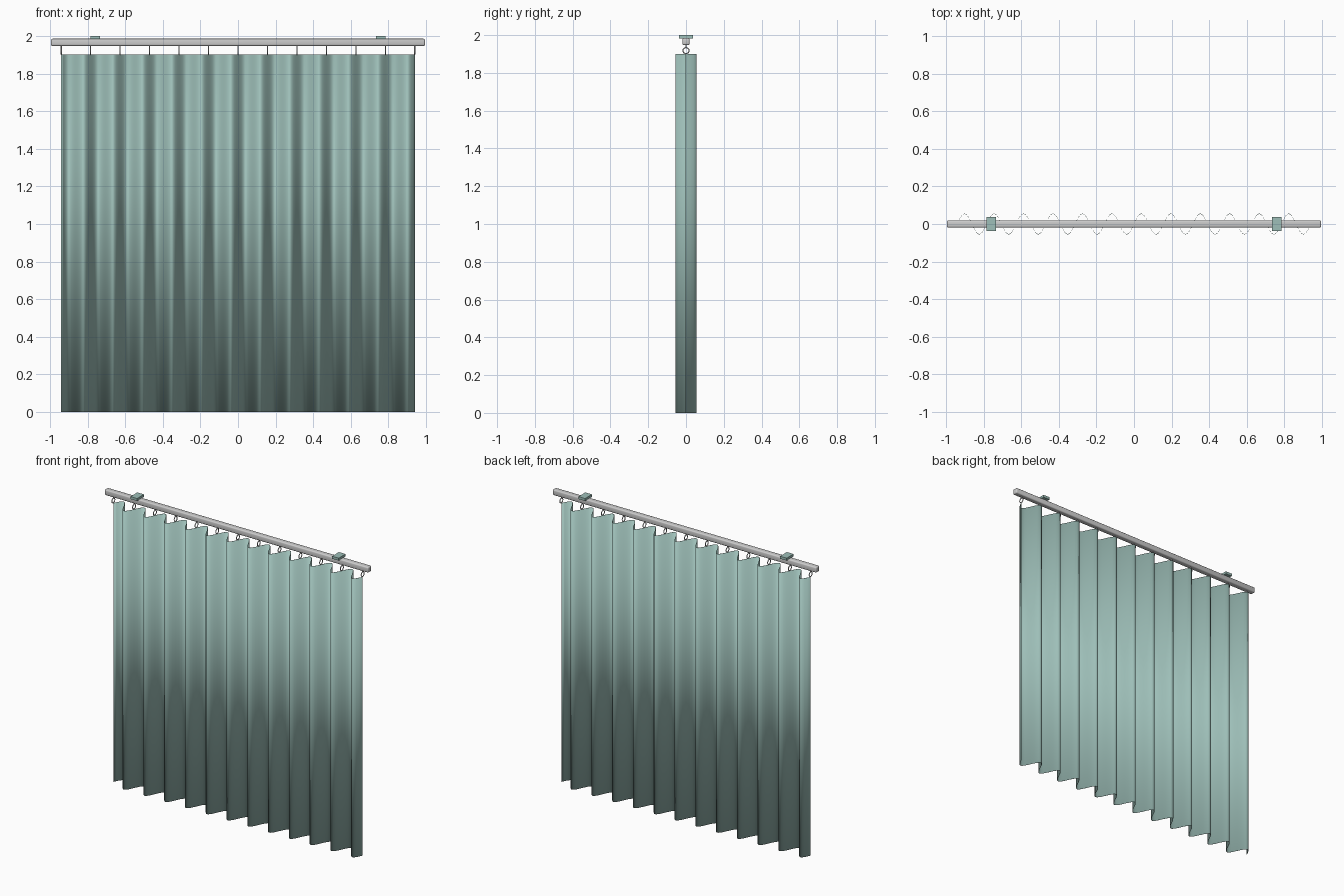
import bpy, bmesh
from math import sin, pi, radians
from mathutils import Matrix

if "Cube" in bpy.data.objects:
    bpy.data.objects.remove(bpy.data.objects["Cube"], do_unlink=True)

HALF, WAVES, DEPTH, TOP = 0.94, 12, 0.055, 1.90


def material(name, rgb):
    m = bpy.data.materials.new(name)
    m.use_nodes = True
    m.diffuse_color = (*rgb, 1)
    m.node_tree.nodes["Principled BSDF"].inputs["Base Color"].default_value = (*rgb, 1)
    return m


fabric = material("sage fabric", (0.34, 0.52, 0.48))
metal = material("light grey metal", (0.60, 0.60, 0.60))


def add(name, bm, mat):
    bmesh.ops.recalc_face_normals(bm, faces=bm.faces)
    mesh = bpy.data.meshes.new(name)
    bm.to_mesh(mesh)
    bm.free()
    mesh.materials.append(mat)
    ob = bpy.data.objects.new(name, mesh)
    bpy.context.collection.objects.link(ob)
    return ob


def smooth(ob, angle=None):
    bpy.ops.object.select_all(action="DESELECT")
    ob.select_set(True)
    bpy.context.view_layer.objects.active = ob
    if angle is None:
        bpy.ops.object.shade_smooth()
    else:
        bpy.ops.object.shade_smooth_by_angle(angle=radians(angle))


def box(name, size, centre, mat, bevel=0):
    bm = bmesh.new()
    bmesh.ops.create_cube(bm, size=1, matrix=Matrix.Translation(centre) @ Matrix.Diagonal((*size, 1)))
    if bevel:
        bmesh.ops.bevel(bm, geom=bm.edges[:], offset=bevel, segments=3,
                        profile=0.5, affect="EDGES")
    return add(name, bm, mat)


# Curtain: a thin closed wavy sheet, softly shaded over its hems
steps = WAVES * 16
bm = bmesh.new()
rows = []
for i in range(steps + 1):
    x = -HALF + 2 * HALF * i / steps
    y = DEPTH * sin(2 * pi * WAVES * i / steps)
    rows.append([bm.verts.new((x, y + dy, z))
                 for dy, z in ((-0.001, 0), (0.001, 0), (0.001, TOP), (-0.001, TOP))])
for a, b in zip(rows, rows[1:]):
    for k in range(4):
        bm.faces.new((a[k], a[k - 1], b[k - 1], b[k]))
bm.faces.new(rows[0])
bm.faces.new(rows[-1])
smooth(add("curtain", bm, fabric))

# Rail with rounded edges
smooth(box("rail", (1.99, 0.038, 0.038), (0, 0, 1.966), metal, 0.008), 40)

# Ceiling brackets
for side, x in (("right", -0.76), ("left", 0.76)):
    box(side + "_bracket", (0.05, 0.074, 0.017), (x, 0, 1.9915), fabric)

# Rings, each with a short stem up to the rail
for i in range(WAVES + 1):
    x = -HALF + 2 * HALF * i / WAVES
    bpy.ops.mesh.primitive_torus_add(
        major_radius=0.016, minor_radius=0.003, major_segments=20, minor_segments=8,
        location=(x, 0, 1.918), rotation=(0, pi / 2, 0))
    ring = bpy.context.object
    ring.name = f"ring_{i + 1}"
    ring.data.materials.append(metal)
    smooth(ring)
    bm = bmesh.new()
    bmesh.ops.create_cone(bm, segments=8, radius1=0.003, radius2=0.003, depth=0.018,
                          cap_ends=True, matrix=Matrix.Translation((x, 0, 1.942)))
    smooth(add(f"ring_stem_{i + 1}", bm, metal), 40)
